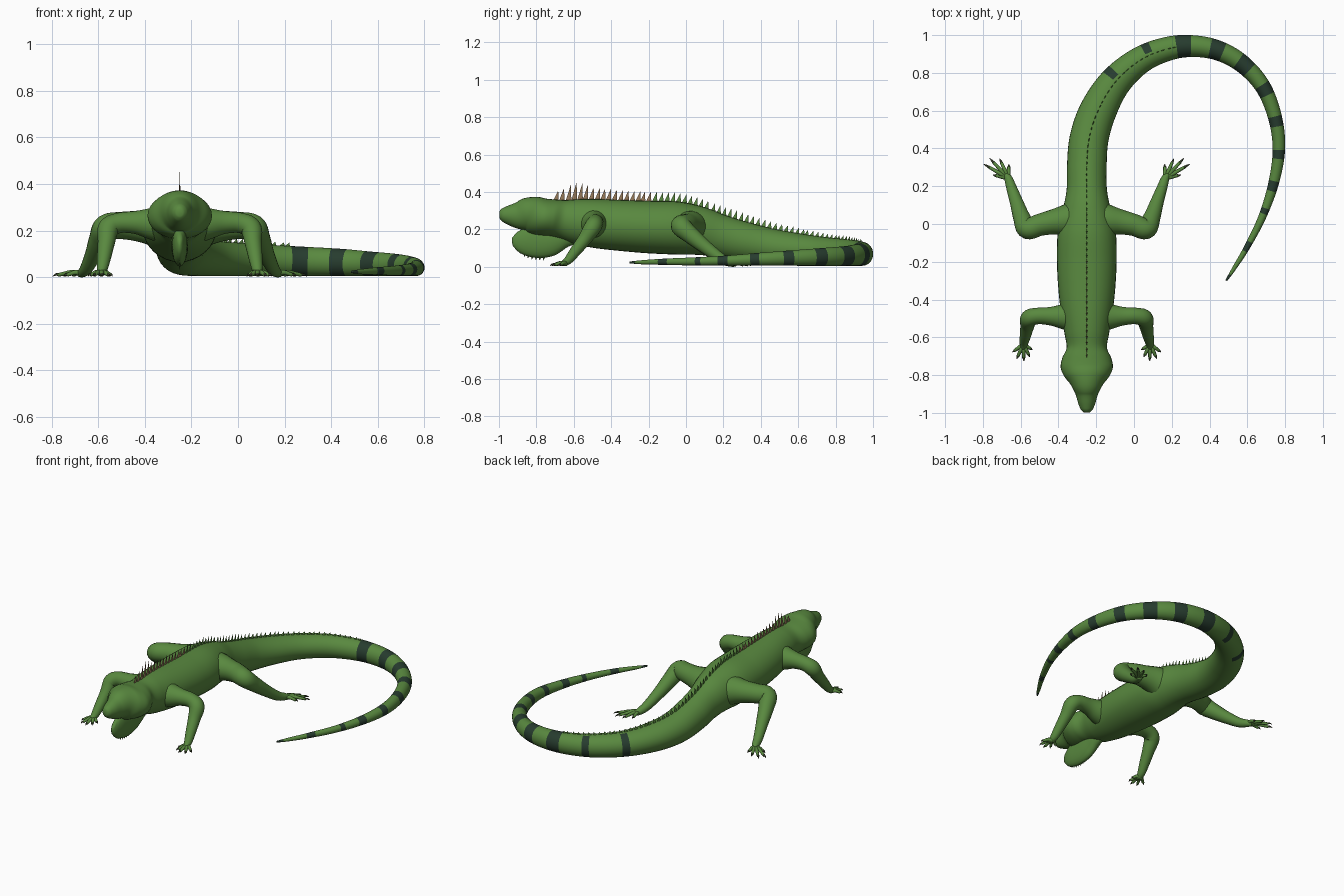
import bpy, bmesh, math
from mathutils import Vector, Matrix
from mathutils.bvhtree import BVHTree

if "Cube" in bpy.data.objects:
    bpy.data.objects.remove(bpy.data.objects["Cube"])

CX = -0.25  # x of the body's mirror plane
UP = Vector((0, 0, 1))
COLOURS = [("skin green", (0.1, 0.25, 0.05)), ("band dark green", (0.02, 0.045, 0.028)),
           ("crest brown", (0.30, 0.19, 0.10)), ("claw dark", (0.035, 0.045, 0.02)),
           ("cheek tan", (0.40, 0.26, 0.10)), ("eye orange", (0.40, 0.15, 0.05)),
           ("ear black", (0.012, 0.014, 0.01))]
MATS = []
for name, c in COLOURS:
    m = bpy.data.materials.new(name)
    m.diffuse_color = (*c, 1)
    m.use_nodes = True
    m.node_tree.nodes["Principled BSDF"].inputs["Base Color"].default_value = m.diffuse_color
    MATS.append(m)
GREEN, BAND, BROWN, CLAW, TAN, ORANGE, BLACK = range(7)


def finish(bm, name, smooth=True):
    bmesh.ops.recalc_face_normals(bm, faces=bm.faces)
    for f in bm.faces:
        f.smooth = smooth
    me = bpy.data.meshes.new(name)
    bm.to_mesh(me)
    bm.free()
    for m in MATS:
        me.materials.append(m)
    ob = bpy.data.objects.new(name, me)
    bpy.context.collection.objects.link(ob)
    return ob


def spline(pts, step):
    """Smooth curve through tuples of any length."""
    P = [Vector(p) for p in pts]
    out = []
    for i in range(len(P) - 1):
        a, b, c, d = P[max(i - 1, 0)], P[i], P[i + 1], P[min(i + 2, len(P) - 1)]
        n = max(2, math.ceil((Vector(c[:3]) - Vector(b[:3])).length / step))
        for k in range(n):
            t = k / n
            out.append(0.5 * (2 * b + (c - a) * t + (2 * a - 5 * b + 4 * c - d) * t * t
                              + (3 * b - a - 3 * c + d) * t ** 3))
    return out + [P[-1]]


def tube(bm, pts, ref=UP, seg=24, step=0.012, mat=0, rule=None):
    """Sweep an ellipse along (x, y, z, side radius, ref radius) points."""
    S = spline([tuple(p) if len(p) == 5 else (*p, p[3]) for p in pts], step)
    C = [Vector(s[:3]) for s in S]
    rings = []
    for i, s in enumerate(S):
        t = (C[min(i + 1, len(C) - 1)] - C[max(i - 1, 0)]).normalized()
        side = t.cross(ref).normalized()
        up = side.cross(t)
        rings.append([bm.verts.new(C[i] + side * s[3] * math.cos(a) + up * s[4] * math.sin(a))
                      for a in (2 * math.pi * j / seg for j in range(seg))])
    for i in range(len(rings) - 1):
        for j in range(seg):
            k = (j + 1) % seg
            f = bm.faces.new((rings[i][j], rings[i][k], rings[i + 1][k], rings[i + 1][j]))
            f.material_index = rule((C[i] + C[i + 1]) / 2, math.cos(2 * math.pi * (j + .5) / seg)) if rule else mat
    for r in (rings[0], rings[-1]):
        f = bm.faces.new(r)
        f.material_index = rings[-1][0].link_faces[0].material_index if r is rings[-1] else mat
    return S


def spike(bm, base, along, up, length, height, lean, thick, mat):
    """Thin pointed scale leaning along its row."""
    w = along.cross(up).normalized() * thick / 2
    a, b = base - along * length / 2, base + along * length / 2
    tip = bm.verts.new(base + up * height + along * lean)
    q = [bm.verts.new(p) for p in (a, base + w, b, base - w)]
    for i in range(4):
        bm.faces.new((q[i], q[(i + 1) % 4], tip)).material_index = mat
    bm.faces.new(q).material_index = mat


# Head, trunk and tail: (x, y, top z, bottom z, half width)
trunk = [(-.998, .296, .262, .014), (-.985, .312, .245, .03), (-.95, .328, .225, .045),
         (-.9, .347, .203, .06), (-.85, .37, .188, .086), (-.805, .374, .172, .12),
         (-.76, .365, .165, .138), (-.71, .36, .16, .13), (-.655, .357, .145, .107),
         (-.58, .362, .12, .118), (-.48, .362, .1, .135), (-.35, .357, .085, .15),
         (-.2, .352, .072, .158), (-.05, .348, .065, .154), (.07, .322, .062, .128),
         (.18, .28, .05, .107), (.3, .243, .028, .105)]
tail = [(-.238, .45, .205, .01, .103), (-.19, .6, .178, .005, .098), (-.1, .75, .157, .005, .085),
        (.03, .865, .146, .005, .072), (.17, .925, .137, .005, .064), (.3, .942, .13, .005, .058),
        (.44, .92, .122, .005, .053), (.57, .85, .11, .005, .048), (.68, .73, .1, .005, .042),
        (.745, .57, .088, .006, .037), (.767, .4, .075, .006, .033), (.74, .22, .06, .006, .028),
        (.68, .04, .05, .007, .021), (.6, -.12, .043, .01, .016), (.53, -.235, .035, .013, .011),
        (.488, -.3, .028, .018, .005)]
bands = [(-.09, .77, .022), (.08, .9, .022), (.26, .94, .038), (.435, .92, .032), (.58, .84, .035),
         (.685, .71, .031), (.745, .54, .027), (.767, .37, .023), (.737, .2, .03),
         (.69, .07, .016), (.6, -.12, .026), (.5, -.285, .022)]


def band_rule(p, side):
    for i, (x, y, h) in enumerate(bands):
        if math.hypot(p.x - x, p.y - y) < h and (i > 1 or side < -0.1):
            return BAND
    return GREEN


bm = bmesh.new()
path = [(CX, y, (a + b) / 2, r, (a - b) / 2) for y, a, b, r in trunk]
path += [(x, y, (a + b) / 2, r, (a - b) / 2) for x, y, a, b, r in tail]
S = tube(bm, path, seg=32, step=0.008, rule=band_rule)
bvh = BVHTree.FromBMesh(bm)
finish(bm, "body_and_tail")

# Throat fan with a fringe of small points
bm = bmesh.new()
fan = [(-.917, .19, .15, .008), (-.9, .21, .105, .02), (-.86, .22, .066, .03), (-.8, .22, .048, .034),
       (-.74, .22, .052, .036), (-.69, .22, .075, .036), (-.64, .21, .105, .035), (-.57, .2, .13, .02)]
F = tube(bm, [(CX, y, (a + b) / 2, r, (a - b) / 2) for y, a, b, r in fan], seg=20)
for s in F[2:17:2]:
    spike(bm, Vector((CX, s[1], s[2] - s[4] + .004)), Vector((0, 1, 0)), -UP, .016, .018, -.004, .008, GREEN)
finish(bm, "throat_fan")

# Crest of scales down the back and along the tail
heights = [(0, .05), (.1, .095), (.2, .06), (.4, .05), (.75, .045), (.95, .05), (1.2, .035), (1.5, .02), (2, .012)]
bm = bmesh.new()
start = next(i for i, s in enumerate(S) if s[1] > -.7)
run, nxt = 0, 0
for i in range(start, len(S) - 1):
    p, q = Vector(S[i][:3]), Vector(S[i + 1][:3])
    if run >= nxt and S[i][0] < .22:
        h = next(a[1] + (b[1] - a[1]) * (run - a[0]) / (b[0] - a[0])
                 for a, b in zip(heights, heights[1:]) if run <= b[0])
        spike(bm, p + UP * (S[i][4] - .006), (q - p).normalized(), UP, .03, h + .006, .012, .007,
              BROWN if run < .5 else GREEN)
        nxt += .031
    run += (q - p).length
finish(bm, "back_crest", False)


# Legs with toes and claws; points are (distance from mid plane, y, z, radius)
front_leg = [(.05, -.49, .225, .088), (.12, -.49, .23, .07), (.19, -.488, .235, .05), (.26, -.487, .233, .044),
             (.305, -.5, .21, .046), (.315, -.54, .15, .037), (.325, -.59, .085, .03),
             (.333, -.63, .035, .023), (.337, -.66, .016, .014)]
hind_leg = [(.04, .03, .2, .1), (.11, .02, .215, .084), (.18, .01, .22, .067), (.25, -.005, .222, .059),
            (.315, -.025, .215, .055), (.343, .03, .165, .046), (.37, .11, .1, .036),
            (.398, .19, .042, .028), (.415, .24, .022, .022), (.43, .265, .015, .015)]
front_toes = [(-150, .055), (-118, .075), (-92, .088), (-65, .085), (-35, .07)]
hind_toes = [(12, .085), (30, .15), (47, .145), (66, .115), (92, .075)]


def leg(name, pts, toes, origin, s):
    bm = bmesh.new()
    mir = lambda p: (CX + s * p[0], *p[1:])
    tube(bm, [mir(p) for p in pts], Vector((0, 1, .15)), 20)
    for ang, ln in toes:
        d = (math.cos(math.radians(ang)), math.sin(math.radians(ang)))
        at = lambda f, z, r: mir((origin[0] + d[0] * ln * f, origin[1] + d[1] * ln * f, z, r))
        tube(bm, [at(0, .016, .012), at(.35, .021, .011), at(.6, .016, .009), at(.82, .010, .008)], seg=10)
        tube(bm, [at(.76, .012, .0075), at(.9, .012, .005), at(1, .004, .001)], seg=8, mat=CLAW)
    finish(bm, name)


for s, side in ((1, "right"), (-1, "left")):
    leg(side + "_front_leg", front_leg, front_toes, (.336, -.638), s)
    leg(side + "_hind_leg", hind_leg, hind_toes, (.415, .242), s)


# Face details laid onto the head surface
def button(name, org, direction, rx, ry, thick, mat, lift=0):
    hit, nor, _, _ = bvh.ray_cast(Vector(org), Vector(direction))
    z = nor.normalized()
    x = UP.cross(z).normalized()
    rot = Matrix((x, z.cross(x), z)).transposed().to_4x4()
    bm = bmesh.new()
    bmesh.ops.create_uvsphere(bm, u_segments=20, v_segments=12, radius=1)
    bm.transform(Matrix.Translation(hit + z * lift) @ rot @ Matrix.Diagonal((rx, ry, thick, 1)))
    for f in bm.faces:
        f.material_index = mat
    finish(bm, name)


for s, side in ((1, "right"), (-1, "left")):
    put = lambda n, y, z, *a: button(side + n, (CX + s, y, z), (-s, 0, 0), *a)
    put("_eyelid", -.84, .312, .03, .024, .009, GREEN)
    put("_eye", -.84, .312, .019, .017, .012, ORANGE)
    put("_pupil", -.84, .312, .008, .009, .005, BLACK, .009)
    put("_ear", -.737, .28, .025, .018, .006, BLACK)
    put("_cheek_plate", -.79, .24, .029, .029, .008, TAN)
    button(side + "_nostril", (CX + s * .026, -1.5, .292), (0, 1, 0), .007, .006, .004, BLACK)
